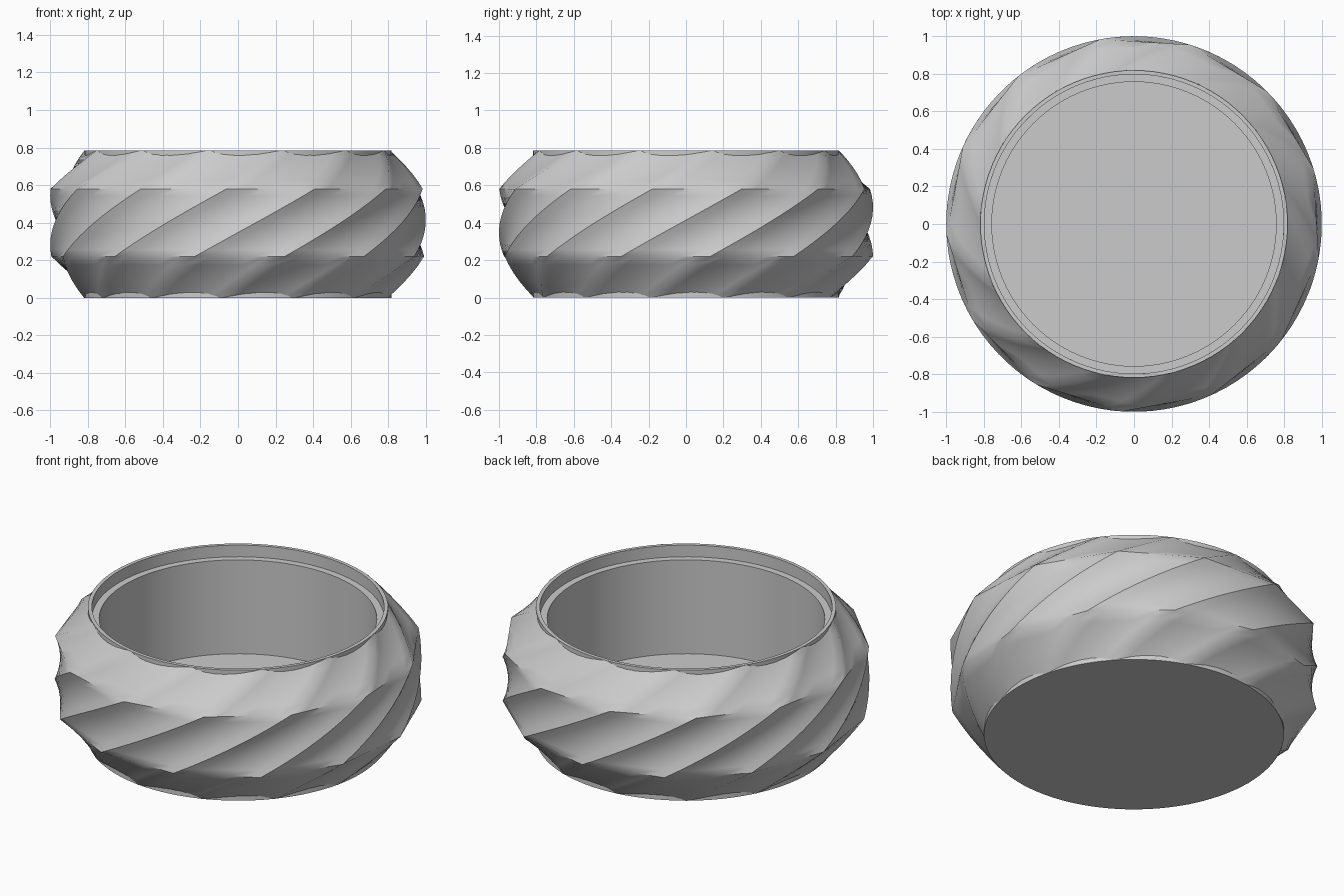
import bpy
import bmesh
from math import sin, cos, pi, radians

if "Cube" in bpy.data.objects:
    bpy.data.objects.remove(bpy.data.objects["Cube"], do_unlink=True)

SIDES = 13          # spiral ridges around the bowl
STEPS = 6           # subdivisions of each panel between ridges
STEP_ANGLE = 2 * pi / SIDES

# One flat grey for the whole bowl
grey = bpy.data.materials.new("light_grey")
grey.use_nodes = True
colour = (0.6, 0.6, 0.6, 1)
grey.diffuse_color = colour
grey.node_tree.nodes["Principled BSDF"].inputs["Base Color"].default_value = colour


def point(radius, angle, z):
    """Position at an angle measured from the front towards +x."""
    return (radius * sin(angle), -radius * cos(angle), z)


def bridge(bm, lower, upper):
    """Join two closed rings of vertices with quads."""
    n = len(lower)
    for i in range(n):
        j = (i + 1) % n
        bm.faces.new((lower[i], lower[j], upper[j], upper[i]))


def finish(name, bm, angle):
    mesh = bpy.data.meshes.new(name)
    bm.to_mesh(mesh)
    bm.free()
    mesh.materials.append(grey)
    obj = bpy.data.objects.new(name, mesh)
    bpy.context.collection.objects.link(obj)
    bpy.ops.object.select_all(action='DESELECT')
    obj.select_set(True)
    bpy.context.view_layer.objects.active = obj
    bpy.ops.object.shade_smooth_by_angle(angle=radians(angle))
    return obj


# Twisted outer shell: polygon sections that swell, turn and taper with height
# Each key: height, corner radius, turn in degrees, rows up to this key
keys = [(0.0, 0.82, -6.4, 0), (0.22, 1.0, 14.4, 5),
        (0.58, 1.0, 51.9, 10), (0.785, 0.82, 72.1, 5)]


def section(bm, z, radius, turn):
    ring = []
    for k in range(SIDES):
        a = point(radius, turn + k * STEP_ANGLE, z)
        b = point(radius, turn + (k + 1) * STEP_ANGLE, z)
        for s in range(STEPS):
            t = s / STEPS
            ring.append(bm.verts.new([p + (q - p) * t for p, q in zip(a, b)]))
    return ring


bm = bmesh.new()
rings = [section(bm, keys[0][0], keys[0][1], radians(keys[0][2]))]
for low, high in zip(keys, keys[1:]):
    for row in range(1, high[3] + 1):
        t = row / high[3]
        z, radius, turn = (low[i] + (high[i] - low[i]) * t for i in range(3))
        rings.append(section(bm, z, radius, radians(turn)))
for lower, upper in zip(rings, rings[1:]):
    bridge(bm, lower, upper)
finish("twisted_shell", bm, 42)

# Inner cup: round base, thin rim, ledge below the rim, straight wall and floor
profile = [(0.818, 0.0), (0.818, 0.785), (0.797, 0.785), (0.797, 0.715),
           (0.757, 0.715), (0.757, 0.15)]
SEGMENTS = 96
bm = bmesh.new()
rings = [[bm.verts.new(point(r, 2 * pi * i / SEGMENTS, z)) for i in range(SEGMENTS)]
         for r, z in profile]
for lower, upper in zip(rings, rings[1:]):
    bridge(bm, lower, upper)
bm.faces.new(list(reversed(rings[0])))   # underside
bm.faces.new(rings[-1])                  # floor
finish("inner_cup", bm, 30)
